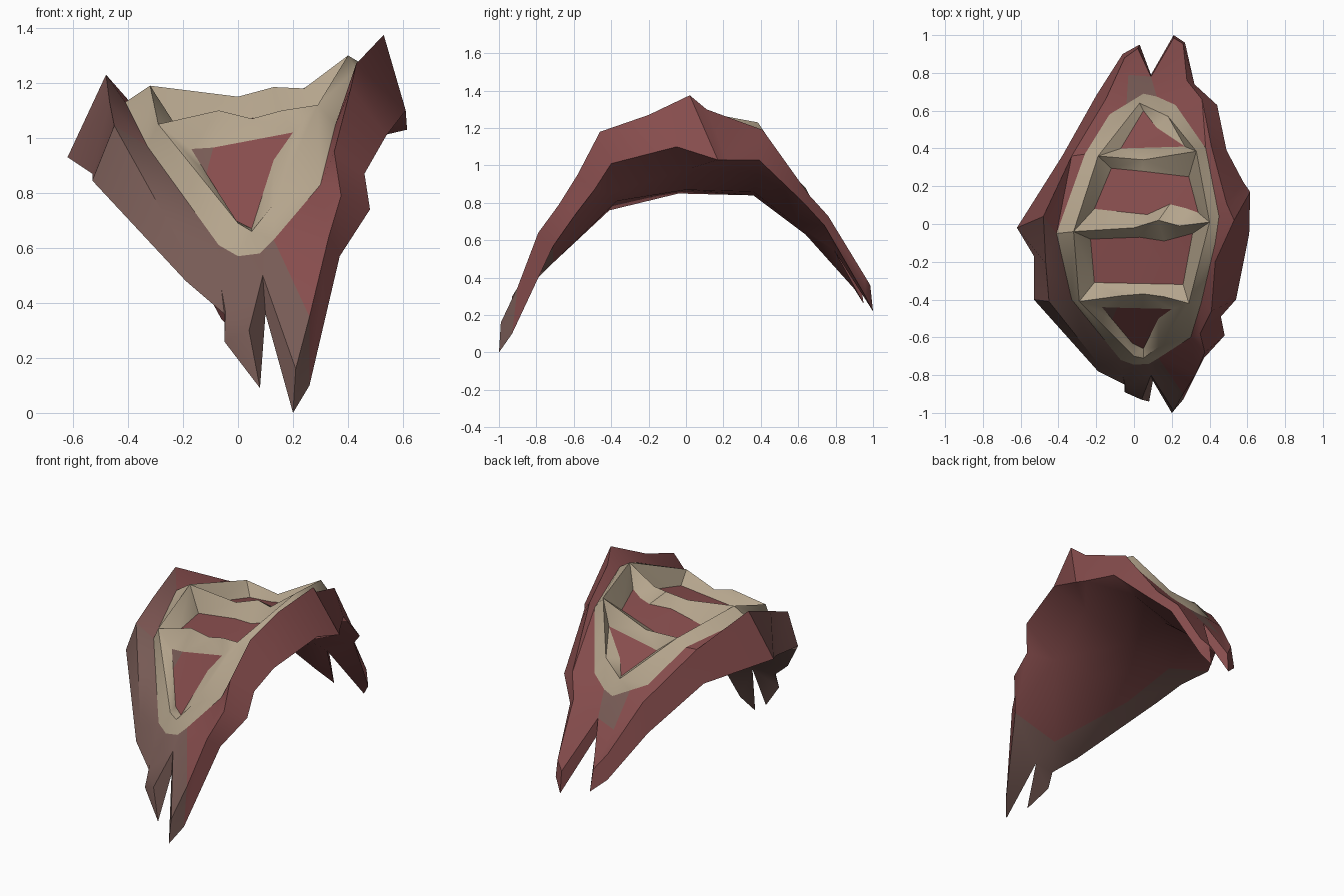
import bpy, math
from mathutils import Vector
from mathutils.geometry import delaunay_2d_cdt

if "Cube" in bpy.data.objects:
    bpy.data.objects.remove(bpy.data.objects["Cube"])


def material(name, rgb):
    m = bpy.data.materials.new(name)
    m.diffuse_color = (*rgb, 1)
    m.use_nodes = True
    m.node_tree.nodes["Principled BSDF"].inputs["Base Color"].default_value = m.diffuse_color
    return m


MAROON = material("maroon leather", (0.24, 0.074, 0.074))
GREY = material("faded brown leather", (0.185, 0.104, 0.091))
DULL = material("dull maroon leather", (0.205, 0.092, 0.085))
TAN = material("tan padding", (0.46, 0.375, 0.265))

# Lower edge of the shell, counterclockwise from the front notch
lower = [(.10, -.83, .36), (.20, -1, 0), (.26, -.93, .10), (.37, -.71, .57), (.48, -.59, .74),
         (.46, -.49, .87), (.54, -.40, 1.01), (.61, -.05, 1.10), (.615, .17, 1.03), (.58, .22, 1.03),
         (.49, .39, 1.03), (.44, .63, .80), (.32, .74, .68), (.27, .96, .30), (.21, 1, .22),
         (.09, .79, .55), (.03, .95, .26), (-.06, .90, .34), (-.20, .68, .60), (-.38, .36, .85),
         (-.62, -.02, .93), (-.53, -.17, .87), (-.53, -.40, .845), (-.19, -.78, .48),
         (-.05, -.85, .36), (-.05, -.89, .26), (.08, -.94, .09)]
# Upper rim, one point above each lower point
rim = [(.09, -.80, .50), (.21, -.99, .16), (.26, -.90, .35), (.33, -.79, .64), (.375, -.68, .79),
       (.35, -.58, .95), (.41, -.46, 1.18), (.43, -.20, 1.27), (.53, .02, 1.375), (.49, .11, 1.30),
       (.41, .41, 1.19), (.36, .66, .84), (.28, .76, .73), (.26, .955, .41), (.21, .985, .36),
       (.09, .78, .66), (.02, .93, .40), (-.05, .88, .50), (-.15, .66, .78), (-.33, .36, 1.06),
       (-.48, .04, 1.23), (-.467, -.21, 1.13), (-.45, -.41, 1.045), (-.18, -.75, .56),
       (-.06, -.80, .45), (-.045, -.86, .365), (.04, -.93, .30)]
# Foot of the padded frame
foot = [(0, -.745, .57), (.08, -.74, .58), (.13, -.71, .63), (.30, -.60, .83), (.355, -.42, 1.05),
        (.43, -.10, 1.25), (.45, .04, 1.27), (.38, .40, 1.16), (.22, .63, .86), (.12, .675, .80),
        (.05, .69, .78), (-.04, .635, .82), (-.13, .58, .86), (-.26, .37, 1.06), (-.41, -.05, 1.13),
        (-.33, -.40, .97), (-.07, -.72, .61)]
# Crest of the frame and the three ridges that cross it
crest = [(.05, -.71, .66), (.13, -.65, .76), (.29, -.42, 1.12), (.40, .01, 1.30), (.33, .385, 1.23),
         (.18, .57, .95), (.03, .64, .88), (-.19, .36, 1.10), (-.32, -.04, 1.19), (-.29, -.41, 1.05),
         (0, -.70, .69)]
ridges = [[crest[9], (-.07, -.38, 1.10), (.05, -.37, 1.07), (.16, -.385, 1.10), crest[2]],
          [crest[8], (0, -.02, 1.15), (.13, .02, 1.185), (.24, -.01, 1.18), crest[3]],
          [crest[7], (.05, .34, 1.08), crest[4]]]
# Sunken panels
panels = [[(-.17, -.44, .96), (-.115, -.505, .87), (-.01, -.63, .70), (.05, -.66, .67),
           (.13, -.50, .92), (.20, -.45, 1.02), (-.09, -.443, .965)],
          [(-.21, -.31, 1.02), (.26, -.32, 1.06), (.31, -.05, 1.12), (.16, -.09, 1.08),
           (.03, -.07, 1.07), (-.23, -.08, 1.04)],
          [(-.21, .08, 1.06), (.07, .05, 1.10), (.19, .105, 1.12), (.27, .085, 1.13), (.34, .06, 1.16),
           (.29, .25, 1.11), (.04, .28, 1.05), (-.12, .295, 1.03)],
          [(-.07, .40, 1.0), (.27, .41, 1.07), (.12, .51, .94), (.05, .60, .875)]]
# Hollow underside: an inner ring below the frame crest, and points along the middle
hollow = [(.05, -.71, .48), (.29, -.42, .85), (.40, .01, .98), (.33, .385, .95), (.15, .58, .69),
          (.03, .64, .63), (-.19, .36, .84), (-.32, -.04, .85), (-.29, -.41, .76)]
middle = [(.05, -.37, .81), (.05, 0, .87), (.05, .36, .86)]
# Borders of the faded leather
front_border = [foot[2], rim[2]]
corner_border = [panels[0][1], panels[0][6]]
under_border = [hollow[0], lower[3]]
patch = [foot[11], (-.03, .79, .62), rim[15], foot[9], foot[10]]


def sheet(loops, paths=(), loose=()):
    """Triangulate points in plan, keeping loops and paths as edges; gives triangles of 3D points."""
    pts, edges = [], []

    def idx(p):
        if p not in pts:
            pts.append(p)
        return pts.index(p)
    for loop in loops:
        ids = [idx(p) for p in loop]
        edges += list(zip(ids, ids[1:] + ids[:1]))
    for path in paths:
        ids = [idx(p) for p in path]
        edges += list(zip(ids, ids[1:]))
    for p in loose:
        idx(p)
    vs, _, faces, orig, _, _ = delaunay_2d_cdt([Vector(p[:2]) for p in pts], edges, [], 1, 1e-5)
    full = [pts[o[0]] if o else (v.x, v.y, 1.0) for v, o in zip(vs, orig)]
    return [tuple(full[i] for i in f) for f in faces]


def centre(face):
    return sum((Vector(p) for p in face), Vector()) / len(face)


def inside(c, poly):
    hit = False
    for a, b in zip(poly, poly[1:] + poly[:1]):
        if (a[1] > c.y) != (b[1] > c.y) and c.x < a[0] + (c.y - a[1]) * (b[0] - a[0]) / (b[1] - a[1]):
            hit = not hit
    return hit


def build(name, faces, mats, rule=lambda c: 0, angle=32):
    pts = list(dict.fromkeys(p for f in faces for p in f))
    lookup = {p: i for i, p in enumerate(pts)}
    me = bpy.data.meshes.new(name)
    me.from_pydata(pts, [], [[lookup[p] for p in f] for f in faces])
    for m in mats:
        me.materials.append(m)
    for poly in me.polygons:
        poly.material_index = rule(poly.center)
    ob = bpy.data.objects.new(name, me)
    bpy.context.collection.objects.link(ob)
    bpy.ops.object.select_all(action='DESELECT')
    ob.select_set(True)
    bpy.context.view_layer.objects.active = ob
    bpy.ops.object.shade_smooth_by_angle(angle=math.radians(angle))
    return ob


def faded(c):
    """Faded leather on the front left, duller towards the left peak, and a small patch at the back."""
    edge = .13 + max(0, -.71 - c.y) * .68
    if c.x < edge and -.35 < c.y < -.04:
        return 2
    return int((c.y < -.04 and c.x < edge) or inside(c, patch))


def faded_under(c):
    front = c.y < -.71 and c.x < .32
    left = c.y < -.05 and c.x < 0
    return int((front or left) and not inside(c, hollow))


def faded_corner(c):
    """Worn left corner of the front panel."""
    return int(c.y < -.4 and c.x < -.11)


top = sheet([rim, foot, crest, patch] + panels, ridges + [front_border, corner_border])
in_panel = [any(inside(centre(f), p) for p in panels) for f in top]
in_frame = [inside(centre(f), foot) for f in top]

# Shell: top cover and thick edge band
cover = [f for f, t in zip(top, in_frame) if not t]
n = len(rim)
band = [(lower[i], lower[(i + 1) % n], rim[(i + 1) % n], rim[i]) for i in range(n)]
build("leather_shell", cover + band, [MAROON, GREY, DULL], faded, 36)

# Smooth hollow underside
under = [tuple(reversed(f)) for f in sheet([lower, hollow], [under_border], middle)]
build("underside", under, [MAROON, GREY], faded_under, 120)

# Padded frame with cross ridges, and the panels sunk into it
build("padded_frame", [f for f, t, p in zip(top, in_frame, in_panel) if t and not p], [TAN], angle=40)
build("sunken_panels", [f for f, p in zip(top, in_panel) if p], [MAROON, GREY], faded_corner)
